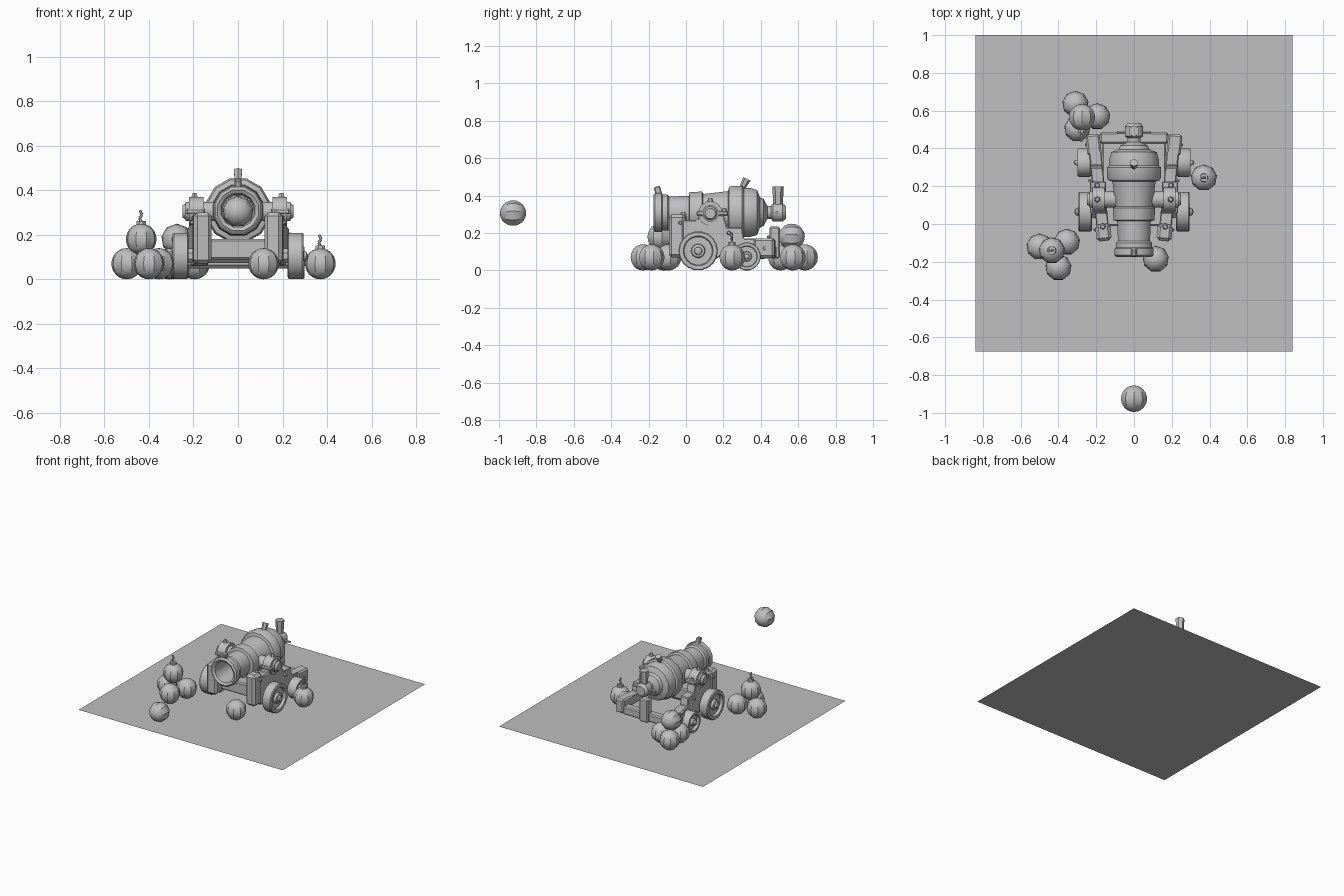
import bpy, bmesh, math
from mathutils import Matrix, Vector

if "Cube" in bpy.data.objects:
    bpy.data.objects.remove(bpy.data.objects["Cube"])

grey = bpy.data.materials.new("plain grey")
grey.diffuse_color = (0.52, 0.52, 0.52, 1)
grey.use_nodes = True
grey.node_tree.nodes["Principled BSDF"].inputs["Base Color"].default_value = grey.diffuse_color


def finish(bm, name, matrix=None):
    if matrix is not None:
        bm.transform(matrix)
    bmesh.ops.recalc_face_normals(bm, faces=bm.faces)
    mesh = bpy.data.meshes.new(name)
    bm.to_mesh(mesh)
    bm.free()
    mesh.materials.append(grey)
    ob = bpy.data.objects.new(name, mesh)
    bpy.context.collection.objects.link(ob)
    return ob


def bevel(bm, width):
    bmesh.ops.bevel(bm, geom=bm.edges[:], offset=width, segments=1, affect='EDGES')


def box(name, centre, size, width=0.008, rot=None):
    bm = bmesh.new()
    bmesh.ops.create_cube(bm, size=1)
    bm.transform(Matrix.Diagonal((*size, 1)))
    bevel(bm, width)
    m = Matrix.Translation(centre)
    return finish(bm, name, m @ rot if rot else m)


def lathe(name, profile, sides, matrix):
    """Spin (radius, height) points around z, then place with the matrix."""
    bm = bmesh.new()
    rings = []
    for r, h in profile:
        if r == 0:
            rings.append([bm.verts.new((0, 0, h))])
        else:
            rings.append([bm.verts.new((r * math.cos((i + .5) * math.tau / sides),
                                        r * math.sin((i + .5) * math.tau / sides), h))
                          for i in range(sides)])
    for a, b in zip(rings, rings[1:]):
        for i in range(sides):
            j = (i + 1) % sides
            quad = [a[i % len(a)], a[j % len(a)], b[j % len(b)], b[i % len(b)]]
            bm.faces.new(list(dict.fromkeys(quad)))
    return finish(bm, name, matrix)


def rod(name, p, q, r1, r2=None, sides=8):
    p, q = Vector(p), Vector(q)
    d = q - p
    m = Matrix.Translation(p) @ d.to_track_quat('Z', 'Y').to_matrix().to_4x4()
    r2 = r1 if r2 is None else r2
    return lathe(name, [(0, 0), (r1, 0), (r2, d.length), (0, d.length)], sides, m)


def ball(name, centre, fuse=False, tilt=0.0):
    m = Matrix.Translation(centre) @ Matrix.Rotation(tilt, 4, 'X')
    bm = bmesh.new()
    bmesh.ops.create_uvsphere(bm, u_segments=9, v_segments=12, radius=0.07)
    finish(bm, name, m)
    if fuse:
        rod(name + "_neck", m @ Vector((0, 0, .06)), m @ Vector((0, 0, .083)), .024, .022)
        pts = [(0, 0, .08), (-.008, 0, .095), (.004, 0, .11), (-.006, 0, .13)]
        for a, b in zip(pts, pts[1:]):
            rod(name + "_fuse", m @ Vector(a), m @ Vector(b), .007, .006, 6)


# Ground sheet
bm = bmesh.new()
bm.faces.new([bm.verts.new(c) for c in
              ((-.84, -.675, 0), (.84, -.675, 0), (.84, 1, 0), (-.84, 1, 0))])
finish(bm, "ground_sheet")

# Barrel: bore, muzzle lip, bands, body, breech and knob, spun along y
along_y = Matrix.Translation((0, 0, .31)) @ Matrix.Rotation(-math.pi / 2, 4, 'X')
lathe("barrel", [(0, .08), (.07, .08), (.078, -.165), (.095, -.175), (.108, -.165),
                 (.108, -.13), (.1, -.125), (.1, -.1), (.088, -.09), (.092, .015),
                 (.112, .02), (.116, .085), (.102, .092), (.118, .225), (.14, .23),
                 (.148, .245), (.148, .3), (.136, .31), (.136, .34), (.125, .38),
                 (.085, .395), (.075, .415), (.035, .435), (.035, .455),
                 (.05, .465), (.05, .515), (.035, .535), (0, .535)], 12, along_y)
# Front sight and touch hole spout
box("front_sight", (0, -.15, .425), (.03, .035, .05), .006, Matrix.Rotation(.25, 4, 'X'))
rod("vent_spout", (0, .295, .43), (0, .325, .49), .014, .022, 6)
# Handle and pin on the knob
rod("knob_handle", (0, .492, .3), (0, .492, .45), .022, .031, 6)
rod("knob_pin", (-.09, .485, .31), (.09, .485, .31), .009, sides=6)
# Trunnion shaft and axles
rod("trunnion_shaft", (-.235, .13, .305), (.235, .13, .305), .045, sides=12)
rod("front_axle", (-.24, .065, .105), (.24, .065, .105), .035)
rod("rear_axle", (-.26, .325, .075), (.26, .325, .075), .028)
# Cross members between the cheeks
box("front_crossbeam", (0, .05, .135), (.3, .12, .09))
box("bed_plank", (0, .3, .1), (.34, .3, .035))
box("knob_post", (0, .475, .15), (.07, .055, .17))
box("rear_crossbeam", (0, .455, .1), (.36, .06, .06))

cheek = [(-.08, .09), (-.07, .27), (.06, .27), (.07, .3), (.2, .3), (.22, .23),
         (.3, .23), (.31, .17), (.39, .17), (.4, .145), (.47, .145), (.475, .07),
         (.4, .06), (.36, .09), (.2, .09), (.16, .06), (0, .06)]
WHEEL = [(0, -.036), (.9, -.036), (1, -.03), (1, .03), (.96, .036), (.76, .036),
         (.72, .016), (.36, .016), (.33, .034), (.2, .038), (.18, .05), (0, .058)]

for s, side in ((1, "right"), (-1, "left")):
    # Splayed cheek, wider apart at the back
    bm = bmesh.new()
    loops = [[bm.verts.new((s * (x + .1 * (y + .1)), y, z)) for y, z in cheek]
             for x in (.125, .19)]
    bm.faces.new(loops[0])
    bm.faces.new(loops[1])
    for i in range(len(cheek)):
        j = (i + 1) % len(cheek)
        bm.faces.new((loops[0][i], loops[0][j], loops[1][j], loops[1][i]))
    bmesh.ops.recalc_face_normals(bm, faces=bm.faces)
    bevel(bm, .005)
    finish(bm, side + "_cheek")
    splay = Matrix.Rotation(-s * .1, 4, 'Z')
    box(side + "_front_post", (s * .162, -.045, .185), (.08, .09, .23), .016, splay)
    box(side + "_rear_block", (s * .214, .42, .12), (.075, .11, .1), .01, splay)
    # Trunnion cap with its flanges and studs
    rod(side + "_trunnion_cap", (s * .155, .13, .305), (s * .22, .13, .305), .066, sides=12)
    box(side + "_cap_flange", (s * .19, .14, .305), (.085, .17, .025), .006)
    rod(side + "_trunnion_end", (s * .23, .13, .305), (s * .25, .13, .305), .04, .028, 12)
    for y, z in ((.13, .37), (.205, .315), (-.015, .295)):
        x = s * (.195 if y > 0 else .165)
        rod(side + "_stud", (x, y, z - .01), (x, y, z + .018), .02, .01, 6)
    for x, y, z in ((.2, -.03, .255), (.225, .23, .2), (.245, .42, .12)):
        rod(side + "_side_stud", (s * (x - .02), y, z), (s * (x + .015), y, z), .017, .008, 6)
    # Wheels
    for end, x, y, r in (("front", .258, .065, .105), ("rear", .262, .325, .075)):
        m = Matrix.Translation((s * x, y, r)) @ Matrix.Rotation(s * math.pi / 2, 4, 'Y')
        lathe(f"{side}_{end}_wheel", [(a * r, h) for a, h in WHEEL], 18, m)

# Loose shot, piles and the ball in flight
ball("fired_ball", (0, -.925, .305), tilt=math.pi / 2)
ball("loose_ball", (.115, -.185, .07))
ball("loose_bomb", (.37, .245, .07), True)
for x, y in ((-.5, -.12), (-.4, -.23), (-.355, -.095)):
    ball("front_pile_ball", (x, y, .07))
ball("front_pile_bomb", (-.435, -.14, .18), True)
for x, y in ((-.31, .635), (-.195, .57), (-.3, .505)):
    ball("back_pile_ball", (x, y, .07))
ball("back_pile_bomb", (-.275, .565, .18), True, math.pi / 2)

# Smooth shading with sharp edges kept
for ob in bpy.context.collection.objects:
    ob.select_set(True)
    bpy.context.view_layer.objects.active = ob
bpy.ops.object.shade_smooth_by_angle(angle=math.radians(32))
